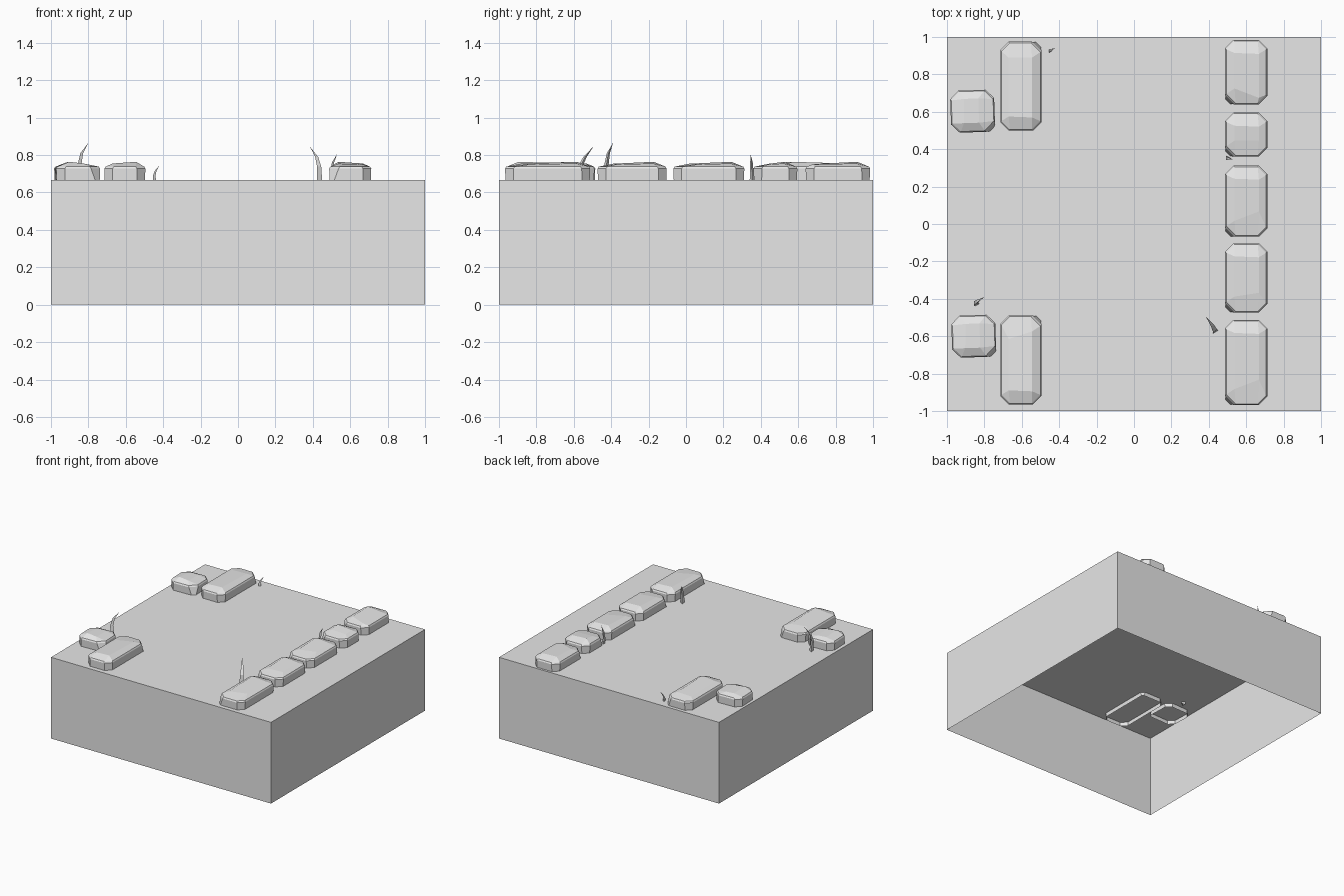
import bpy
import bmesh
from math import radians, cos, sin, tau
from mathutils import Vector, Matrix

cube = bpy.data.objects.get("Cube")
if cube:
    bpy.data.objects.remove(cube, do_unlink=True)

grey = bpy.data.materials.new("light grey")
grey.use_nodes = True
grey.diffuse_color = (0.8, 0.8, 0.8, 1)
grey.node_tree.nodes["Principled BSDF"].inputs["Base Color"].default_value = (0.8, 0.8, 0.8, 1)

GROUND = 0.667


def finish(name, bm):
    bmesh.ops.recalc_face_normals(bm, faces=bm.faces)
    mesh = bpy.data.meshes.new(name)
    bm.to_mesh(mesh)
    bm.free()
    mesh.materials.append(grey)
    obj = bpy.data.objects.new(name, mesh)
    bpy.context.collection.objects.link(obj)
    return obj


def octagon(bm, hx, hy, z, cuts):
    """Rectangle with cut corners, counter-clockwise from front left-hand corner."""
    verts = []
    signs = [(-1, -1), (1, -1), (1, 1), (-1, 1)]
    for i, ((sx, sy), c) in enumerate(zip(signs, cuts)):
        pair = [(sx * hx, sy * (hy - c)), (sx * (hx - c), sy * hy)]
        if i % 2:
            pair.reverse()
        verts += [bm.verts.new((x, y, z)) for x, y in pair]
    return verts


def stone(name, x, y, width, length, slant=0.03, turn=0):
    """Chipped paving stone, open underneath, with a sloping faceted top."""
    bm = bmesh.new()
    hx, hy = width / 2, length / 2
    low = octagon(bm, hx - 0.004, hy - 0.004, GROUND - 0.032, (0.012, 0.04, 0.04, 0.04))
    rim = octagon(bm, hx, hy, 0.727, (0.05, 0.045, 0.045, 0.045))
    edge = octagon(bm, hx - 0.006, hy - 0.006, 0.738, (0.05, 0.045, 0.045, 0.045))
    for a, b in ((low, rim), (rim, edge)):
        for i in range(8):
            j = (i + 1) % 8
            bm.faces.new((a[i], a[j], b[j], b[i]))
    # inner top, higher at the back and on one side
    left, right = -hx + 0.05, hx - 0.045
    top = [bm.verts.new(p) for p in (
        (left, -hy + 0.085, 0.754), (right, -hy + 0.085 + slant, 0.750),
        (right, hy - 0.075, 0.755), (left, hy - 0.07, 0.764))]
    for i in range(4):
        j = (i + 1) % 4
        bm.faces.new((edge[2 * i], edge[2 * i + 1], top[i]))
        bm.faces.new((edge[2 * i + 1], edge[2 * j], top[j], top[i]))
    bm.faces.new(top)
    bm.transform(Matrix.Translation((x, y, 0)) @ Matrix.Rotation(radians(turn), 4, "Z"))
    return finish(name, bm)


def blade(name, points, radius):
    """Bent three-sided blade of grass ending in a point."""
    bm = bmesh.new()
    rings = []
    for k, p in enumerate(points[:-1]):
        r = radius * (1 - 0.22 * k)
        rings.append([bm.verts.new(Vector(p) + Vector((r * cos(tau * i / 3), r * sin(tau * i / 3), 0)))
                      for i in range(3)])
    tip = bm.verts.new(points[-1])
    for i in range(3):
        j = (i + 1) % 3
        for a, b in zip(rings, rings[1:]):
            bm.faces.new((a[i], a[j], b[j], b[i]))
        bm.faces.new((rings[-1][i], rings[-1][j], tip))
    return finish(name, bm)


# Ground block, hollow and open underneath
bm = bmesh.new()
bmesh.ops.create_cube(bm, size=1)
bmesh.ops.transform(bm, verts=bm.verts, matrix=Matrix.Translation((0, 0, GROUND / 2))
                    @ Matrix.Diagonal((2, 2, GROUND, 1)))
bottom = [f for f in bm.faces if f.calc_center_median().z < 0.01]
bmesh.ops.delete(bm, geom=bottom, context="FACES_ONLY")
finish("ground_block", bm)

# Row of five stones: centre y, length, slant of the front facet
row = [(0.812, 0.345, -0.05), (0.478, 0.235, 0.0), (0.122, 0.38, 0.05),
       (-0.288, 0.37, 0.02), (-0.74, 0.455, 0.05)]
for n, (y, length, slant) in enumerate(row, 1):
    stone(f"row_stone_{n}", 0.6, y, 0.225, length, slant)

# Two pairs of stones on the other side
stone("back_long_stone", -0.605, 0.737, 0.22, 0.475, 0.0, 180)
stone("front_long_stone", -0.605, -0.727, 0.22, 0.475, 0.04, 180)
stone("back_short_stone", -0.863, 0.603, 0.225, 0.235, 0.0, 92)
stone("front_short_stone", -0.857, -0.6, 0.225, 0.235, 0.0, 92)

# Blades of grass
blade("grass_front_right", [(-0.84, -0.425, 0.65), (-0.85, -0.425, 0.75),
                            (-0.838, -0.415, 0.81), (-0.8, -0.39, 0.866)], 0.017)
blade("grass_front_left", [(0.432, -0.57, 0.65), (0.43, -0.565, 0.74),
                           (0.418, -0.54, 0.79), (0.384, -0.495, 0.846)], 0.019)
blade("grass_row", [(0.505, 0.352, 0.65), (0.498, 0.352, 0.71),
                    (0.506, 0.35, 0.76), (0.53, 0.345, 0.806)], 0.014)
blade("grass_back", [(-0.447, 0.925, 0.65), (-0.45, 0.925, 0.69),
                     (-0.442, 0.93, 0.715), (-0.42, 0.942, 0.746)], 0.011)
